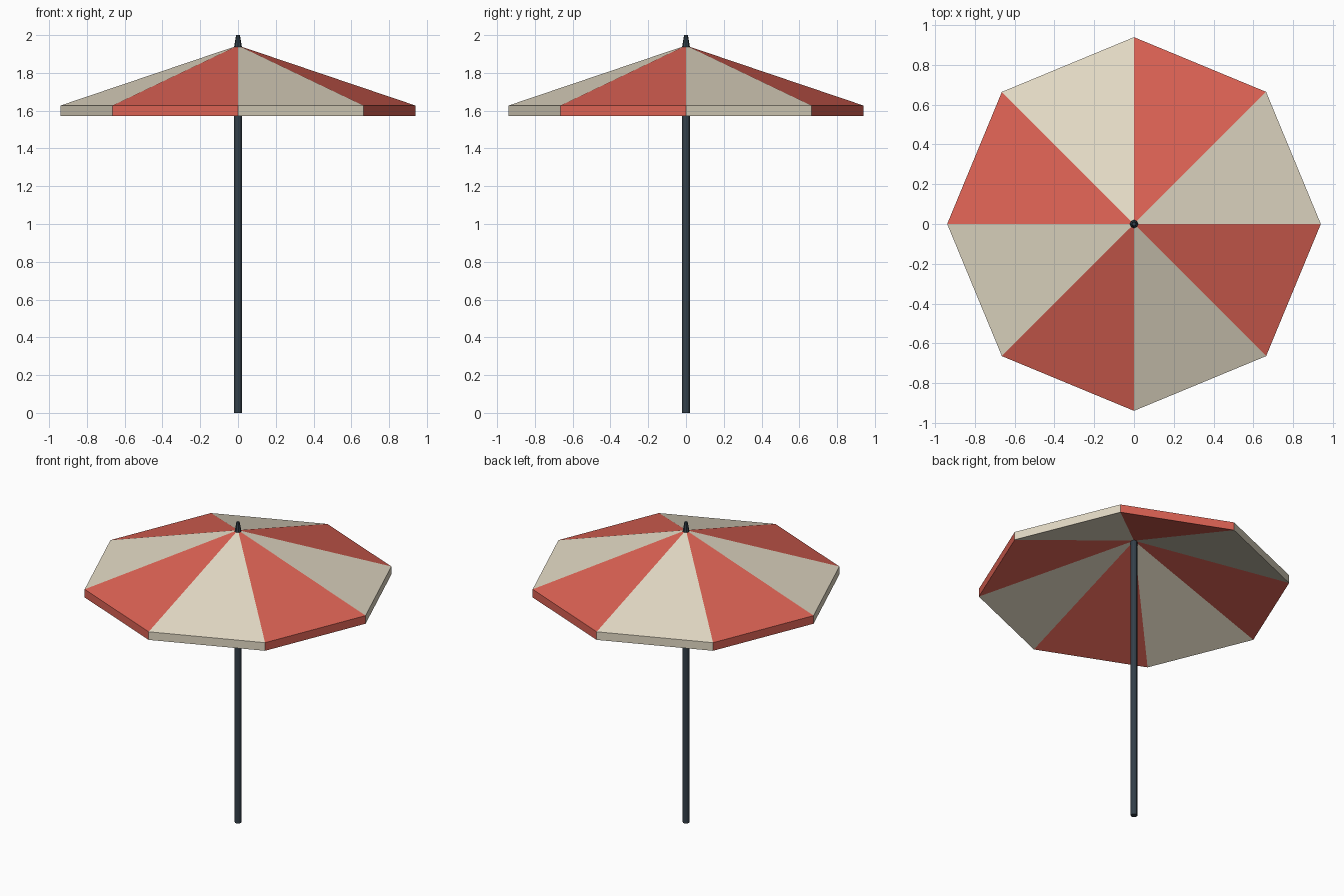
import bpy, bmesh, math
from mathutils import Matrix

if "Cube" in bpy.data.objects:
    bpy.data.objects.remove(bpy.data.objects["Cube"])


def material(name, rgb):
    m = bpy.data.materials.new(name)
    lin = [((c / 255 + 0.055) / 1.055) ** 2.4 for c in rgb]
    m.diffuse_color = (*lin, 1)
    m.use_nodes = True
    m.node_tree.nodes["Principled BSDF"].inputs["Base Color"].default_value = m.diffuse_color
    return m


cream = material("cream fabric", (226, 217, 196))
red = material("coral red fabric", (220, 98, 84))
metal = material("dark slate metal", (52, 64, 74))


def add_object(name, bm, mats):
    bmesh.ops.recalc_face_normals(bm, faces=bm.faces)
    mesh = bpy.data.meshes.new(name)
    bm.to_mesh(mesh)
    bm.free()
    for m in mats:
        mesh.materials.append(m)
    obj = bpy.data.objects.new(name, mesh)
    bpy.context.collection.objects.link(obj)


def tapered_post(name, r1, r2, z1, z2, sides):
    bm = bmesh.new()
    bmesh.ops.create_cone(bm, cap_ends=True, segments=sides, radius1=r1, radius2=r2,
                          depth=z2 - z1, matrix=Matrix.Translation((0, 0, (z1 + z2) / 2)))
    add_object(name, bm, [metal])


# Canopy: eight panels, each with outer slope, valance and underside
N, R = 8, 0.94
bm = bmesh.new()
top = bm.verts.new((0, 0, 1.945))
under = bm.verts.new((0, 0, 1.915))
dirs = [(R * math.cos(i * math.tau / N), R * math.sin(i * math.tau / N)) for i in range(N)]
upper = [bm.verts.new((x, y, 1.627)) for x, y in dirs]
lower = [bm.verts.new((x, y, 1.573)) for x, y in dirs]
for i in range(N):
    j = (i + 1) % N
    for verts in ((top, upper[i], upper[j]),
                  (upper[i], lower[i], lower[j], upper[j]),
                  (under, lower[j], lower[i])):
        bm.faces.new(verts).material_index = i % 2
add_object("canopy", bm, [cream, red])

# Pole and finial
tapered_post("pole", 0.02, 0.02, 0, 1.925, 12)
tapered_post("finial", 0.021, 0.01, 1.935, 2.0, 8)
